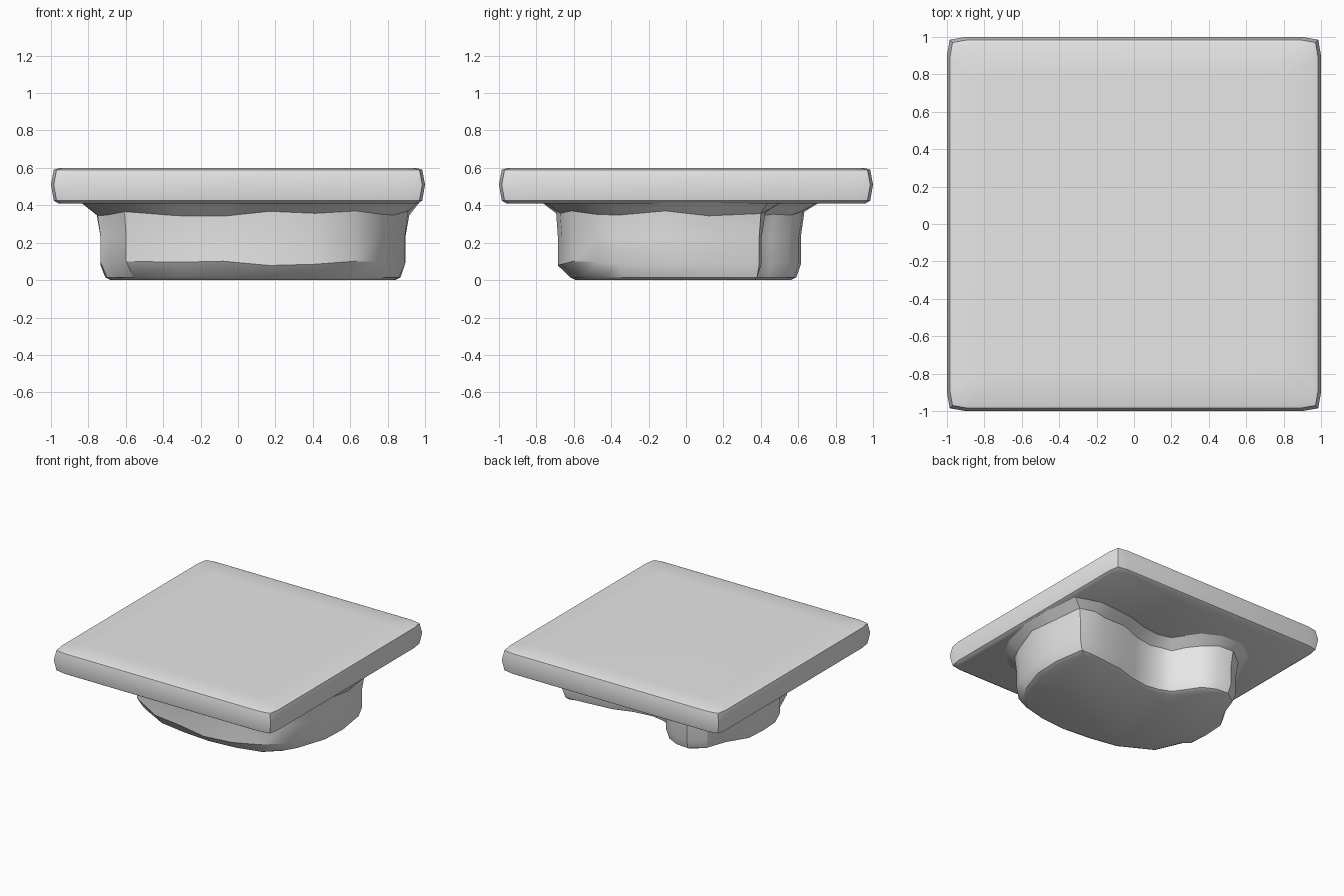
import bpy, bmesh, math, random
from mathutils import Vector

random.seed(4)
if "Cube" in bpy.data.objects:
    bpy.data.objects.remove(bpy.data.objects["Cube"], do_unlink=True)

stone = bpy.data.materials.new("plain_grey")
stone.use_nodes = True
grey = (0.8, 0.8, 0.8, 1)
stone.diffuse_color = grey
stone.node_tree.nodes["Principled BSDF"].inputs["Base Color"].default_value = grey


def loft(name, rings):
    """Skin a stack of equal-length point rings and cap both ends."""
    bm = bmesh.new()
    loops = [[bm.verts.new(p) for p in ring] for ring in rings]
    for low, high in zip(loops, loops[1:]):
        for i in range(len(low)):
            j = (i + 1) % len(low)
            bm.faces.new((low[i], low[j], high[j], high[i]))
    bm.faces.new(list(reversed(loops[0])))
    bm.faces.new(loops[-1])
    bmesh.ops.recalc_face_normals(bm, faces=bm.faces)
    mesh = bpy.data.meshes.new(name)
    bm.to_mesh(mesh)
    bm.free()
    mesh.materials.append(stone)
    obj = bpy.data.objects.new(name, mesh)
    bpy.context.collection.objects.link(obj)
    bpy.ops.object.select_all(action="DESELECT")
    obj.select_set(True)
    bpy.context.view_layer.objects.active = obj
    bpy.ops.object.shade_smooth_by_angle(angle=math.radians(32))
    return obj


# Square slab with slightly bulged sides and nipped corners
def slab_ring(half, z):
    corner = [(half, half * 0.9), (half * 0.985, half * 0.985), (half * 0.9, half)]
    points = []
    for quarter in range(4):
        for x, y in corner:
            for _ in range(quarter):
                x, y = -y, x
            points.append((x, y, z))
    return points


slab_profile = [(0.96, 0.41), (0.985, 0.425), (1, 0.51), (0.985, 0.59), (0.96, 0.598), (0.8, 0.6)]
loft("slab", [slab_ring(half, z) for half, z in slab_profile])

# Kidney-shaped footprint of the pedestal, counter-clockwise
footprint = [Vector(p) for p in (
    (.78, -.34), (.86, -.1), (.87, .12), (.83, .38), (.74, .38), (.63, .37),
    (.43, .35), (.27, .3), (.11, .28), (0, .3), (-.09, .34), (-.16, .44),
    (-.22, .53), (-.32, .58), (-.43, .59), (-.54, .51), (-.6, .34), (-.7, .18),
    (-.71, 0), (-.7, -.16), (-.65, -.21), (-.56, -.42), (-.3, -.56), (-.07, -.6),
    (.17, -.62), (.4, -.6), (.6, -.55), (.72, -.44))]


def outward(i):
    along = footprint[(i + 1) % len(footprint)] - footprint[i - 1]
    return Vector((along.y, -along.x)).normalized()


def pedestal_ring(offset, z, front_extra=0, rough=0):
    """Footprint pushed outward, with the front pushed further and rough height."""
    points = []
    for i, p in enumerate(footprint):
        n = outward(i)
        q = p + n * (offset + front_extra * max(0, -n.y))
        x = max(-0.97, min(0.97, q.x))
        points.append((x, q.y, z + random.uniform(-rough, rough)))
    return points


# Pedestal: chamfered foot, upright wall, flare under the slab
loft("pedestal", [
    pedestal_ring(-0.03, 0),
    pedestal_ring(0, 0.015),
    pedestal_ring(0.025, 0.09, 0.04, 0.012),
    pedestal_ring(0.025, 0.23, 0.04),
    pedestal_ring(0.045, 0.355, 0.03, 0.015),
    pedestal_ring(0.13, 0.415, 0.02),
    pedestal_ring(0.13, 0.44, 0.02),
])
